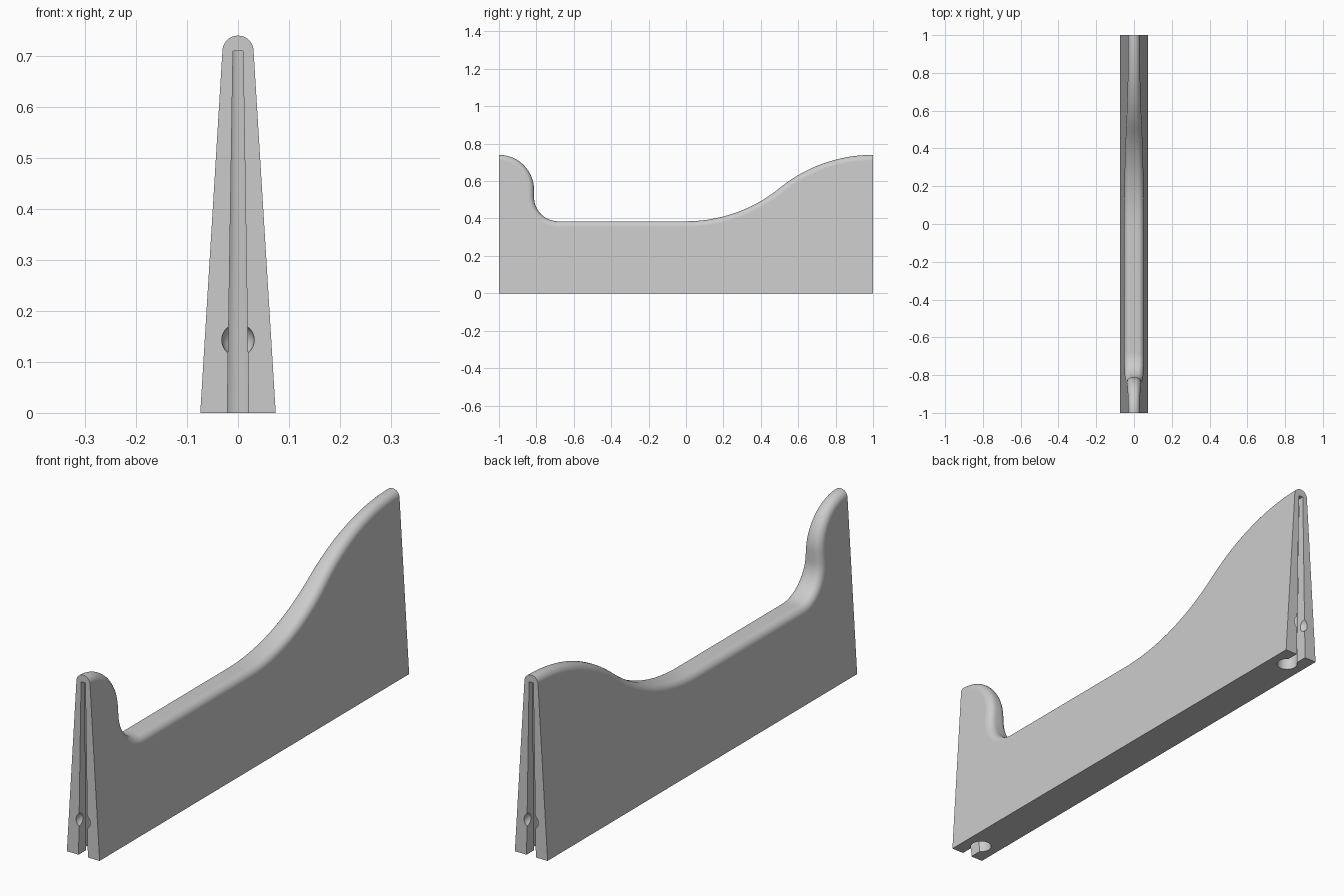
import bpy, bmesh, math
from mathutils import Vector

cube = bpy.data.objects.get("Cube")
if cube:
    bpy.data.objects.remove(cube, do_unlink=True)

ROUND = 0.03      # radius of the rounded top edge
SLOT_TOP = 0.71


def half_width(z):
    return 0.074 - 0.0612 * z


def arc(cy, cz, r, start, end, steps):
    """Points and outward directions on an arc of the side profile (degrees)."""
    out = []
    for i in range(steps + 1):
        a = math.radians(start + (end - start) * i / steps)
        out.append((cy + r * math.cos(a), cz + r * math.sin(a), a))
    return out


def make_object(name, bm):
    bmesh.ops.recalc_face_normals(bm, faces=bm.faces)
    mesh = bpy.data.meshes.new(name)
    bm.to_mesh(mesh)
    bm.free()
    obj = bpy.data.objects.new(name, mesh)
    bpy.context.collection.objects.link(obj)
    return obj


# Side profile: short front horn, low middle, long sweep up at the back
R = 0.793
sweep = math.degrees(2 * math.atan2(0.1775, 0.5))
profile = []
for cy, cz, r, start, end, concave in (
        (-1, 0.5525, 0.1875, 90, 0, False),
        (-0.6825, 0.515, 0.13, 180, 270, True),
        (0, 0.385 + R, R, 270, 270 + sweep, True),
        (1, 0.74 - R, R, 90 + sweep, 90, False)):
    for y, z, a in arc(cy, cz, r, start, end, 24):
        sign = -1 if concave else 1
        point = (Vector((y, z)), Vector((math.cos(a), math.sin(a))) * sign)
        if not profile or (profile[-1][0] - point[0]).length > 0.001:
            profile.append(point)

# Panel body: rounded edge swept along the profile, flat tapered sides
bm = bmesh.new()
STEPS = 8
rows = []
for p, n in profile:
    w = half_width((p - n * ROUND).y)
    row = []
    for side in (1, -1):
        for i in range(STEPS + 1):
            k = i if side == 1 else STEPS - i
            a = math.pi / 2 * k / STEPS
            q = p - n * ROUND * (1 - math.sin(a))
            x = side * (w - ROUND + ROUND * math.cos(a))
            row.append(bm.verts.new((x, q.x, q.y)))
    rows.append(row)
for r0, r1 in zip(rows, rows[1:]):
    for i in range(len(r0) - 1):
        bm.faces.new((r0[i], r0[i + 1], r1[i + 1], r1[i]))
base = {(s, e): bm.verts.new((s * half_width(0), e, 0))
        for s in (1, -1) for e in (1, -1)}
for s, col in ((1, 0), (-1, -1)):
    bm.faces.new([r[col] for r in rows] + [base[s, 1], base[s, -1]])
for e, row in ((-1, rows[0]), (1, rows[-1])):
    bm.faces.new(row + [base[-1, e], base[1, e]])
bm.faces.new((base[1, 1], base[-1, 1], base[-1, -1], base[1, -1]))
panel = make_object("panel_body", bm)


# Keyhole slot, narrowing upward, in each end
def slot_cutter(e):
    neck, r, depth, segments = 0.021, 0.04, 0.083, 11
    first = math.asin(neck / r)
    outline = [(-neck, -0.03), (neck, -0.03)]
    for i in range(segments + 1):
        a = first + (2 * math.pi - 2 * first) * i / segments
        outline.append((r * math.sin(a), depth - r * math.cos(a)))
    bm = bmesh.new()
    rings = []
    for z in (-0.02, SLOT_TOP):
        s = 1 - 0.53 * z / SLOT_TOP
        rings.append([bm.verts.new((x * s, e * (1 - d * s), z)) for x, d in outline])
    n = len(outline)
    for i in range(n):
        j = (i + 1) % n
        bm.faces.new((rings[0][i], rings[0][j], rings[1][j], rings[1][i]))
    for ring in rings:
        bm.faces.new(ring)
    return make_object("slot_cutter", bm)


# Round dimple across each slot
def dimple_cutter(e):
    bm = bmesh.new()
    bmesh.ops.create_uvsphere(bm, u_segments=32, v_segments=16, radius=0.032)
    bmesh.ops.translate(bm, verts=bm.verts, vec=(0, e, 0.143))
    return make_object("dimple_cutter", bm)


bpy.ops.object.select_all(action='DESELECT')
bpy.context.view_layer.objects.active = panel
panel.select_set(True)
for e in (-1, 1):
    for cutter in (slot_cutter(e), dimple_cutter(e)):
        cutter.hide_render = True
        mod = panel.modifiers.new("cut", 'BOOLEAN')
        mod.operation = 'DIFFERENCE'
        mod.solver = 'EXACT'
        mod.object = cutter
        bpy.ops.object.modifier_apply(modifier=mod.name)
        bpy.data.objects.remove(cutter, do_unlink=True)

# Smooth rounded edge, flat broad faces
bpy.ops.object.shade_smooth_by_angle(angle=math.radians(30))
for poly in panel.data.polygons:
    if poly.area > 0.02:
        poly.use_smooth = False

grey = bpy.data.materials.new("light_grey")
grey.use_nodes = True
colour = (0.6, 0.6, 0.6, 1)
grey.diffuse_color = colour
grey.node_tree.nodes["Principled BSDF"].inputs["Base Color"].default_value = colour
panel.data.materials.clear()
panel.data.materials.append(grey)
